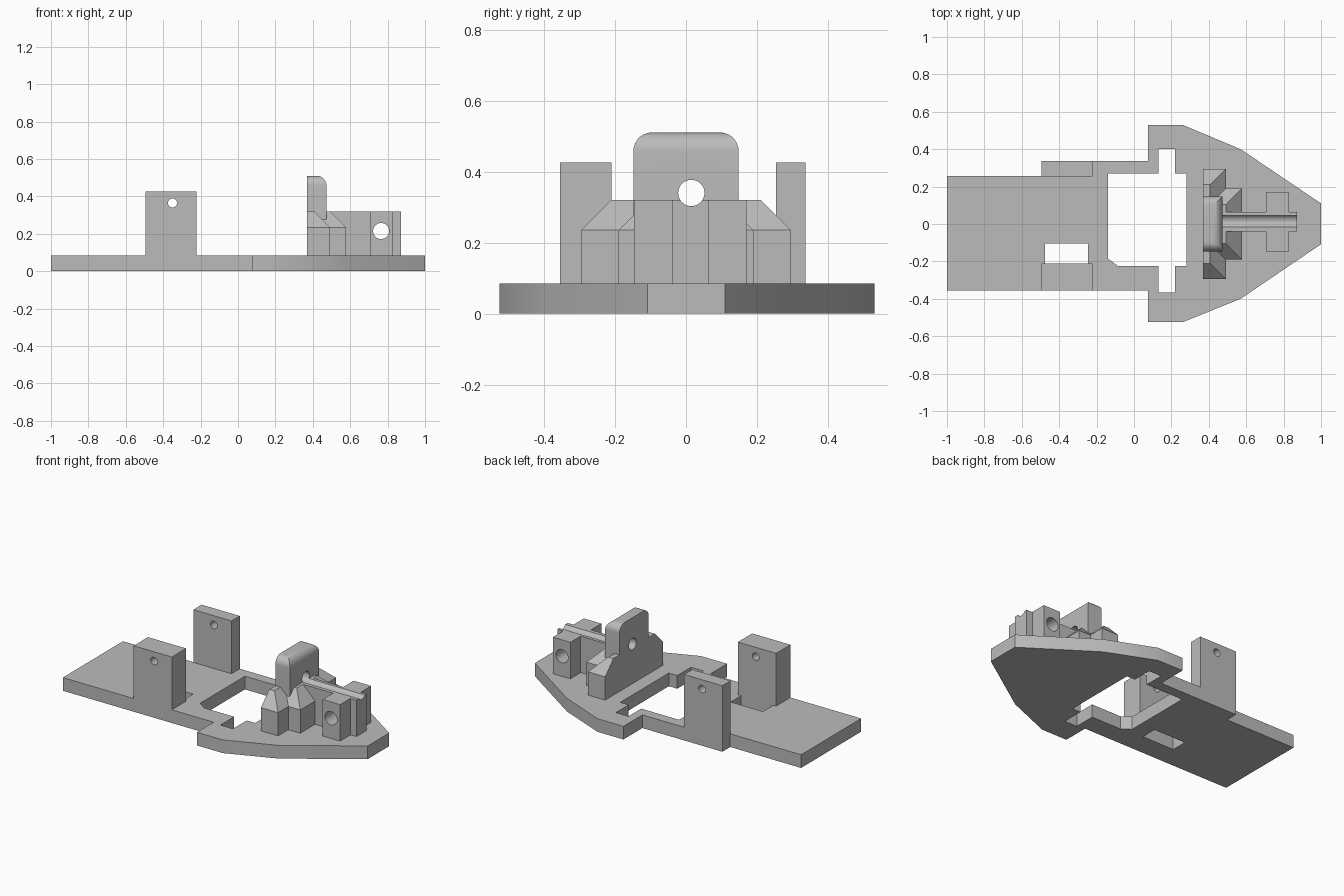
import bpy, bmesh, math
from mathutils import Vector

cube = bpy.data.objects.get("Cube")
if cube:
    bpy.data.objects.remove(cube, do_unlink=True)

grey = bpy.data.materials.new("plain grey")
grey.use_nodes = True
grey.diffuse_color = (0.5, 0.5, 0.5, 1)
grey.node_tree.nodes["Principled BSDF"].inputs["Base Color"].default_value = (0.5, 0.5, 0.5, 1)

BASE = 0.085      # plate thickness
DECK = 0.32       # top of the mount


def finish(name, bm):
    bmesh.ops.recalc_face_normals(bm, faces=bm.faces)
    mesh = bpy.data.meshes.new(name)
    bm.to_mesh(mesh)
    bm.free()
    mesh.materials.append(grey)
    obj = bpy.data.objects.new(name, mesh)
    bpy.context.collection.objects.link(obj)
    return obj


def prism(name, profile, axis, lo, hi):
    """Extrude a 2D profile along an axis; the profile uses the other two axes in order."""
    bm = bmesh.new()
    verts = []
    for p in profile:
        co = list(p)
        co.insert(axis, lo)
        verts.append(bm.verts.new(co))
    face = bm.faces.new(verts)
    out = bmesh.ops.extrude_face_region(bm, geom=[face])
    move = Vector((0, 0, 0))
    move[axis] = hi - lo
    bmesh.ops.translate(bm, vec=move, verts=[v for v in out["geom"] if isinstance(v, bmesh.types.BMVert)])
    return finish(name, bm)


def rect(x0, x1, y0, y1):
    return [(x0, y0), (x1, y0), (x1, y1), (x0, y1)]


def box(name, x0, x1, y0, y1, z0, z1):
    return prism(name, rect(x0, x1, y0, y1), 2, z0, z1)


def arc(cx, cy, r, start, end, steps):
    angles = [math.radians(start + (end - start) * i / steps) for i in range(steps + 1)]
    return [(cx + r * math.cos(a), cy + r * math.sin(a)) for a in angles]


def rod(cx, cy, r, axis, lo, hi):
    return prism("hole_cutter", arc(cx, cy, r, 0, 360, 40)[:-1], axis, lo, hi)


def combine(obj, other, operation):
    mod = obj.modifiers.new("combine", "BOOLEAN")
    mod.operation, mod.solver, mod.object = operation, "EXACT", other
    bpy.ops.object.select_all(action="DESELECT")
    bpy.context.view_layer.objects.active = obj
    obj.select_set(True)
    bpy.ops.object.modifier_apply(modifier=mod.name)
    bpy.data.objects.remove(other, do_unlink=True)


def smooth(obj):
    bpy.ops.object.select_all(action="DESELECT")
    bpy.context.view_layer.objects.active = obj
    obj.select_set(True)
    bpy.ops.object.shade_smooth_by_angle(angle=math.radians(30))


def buttress(name, x0, x1, half):
    """Block whose top is chamfered on its +x side and both ends."""
    c, shoulder = 0.085, 0.235
    bm = bmesh.new()
    rings = []
    for z, inset in ((BASE, 0), (shoulder, 0), (DECK, c)):
        rings.append([bm.verts.new((x, y, z))
                      for x, y in rect(x0, x1 - inset, -half + inset, half - inset)])
    bm.faces.new(rings[0])
    bm.faces.new(rings[-1])
    for a, b in zip(rings, rings[1:]):
        for i in range(4):
            j = (i + 1) % 4
            bm.faces.new((a[i], a[j], b[j], b[i]))
    return finish(name, bm)


# Base plate with a pointed nose
plate = prism("base_plate", [
    (-1, -0.355), (0.075, -0.355), (0.075, -0.525), (0.26, -0.525), (0.57, -0.4),
    (1, -0.108), (1, 0.11), (0.57, 0.4), (0.26, 0.53), (0.075, 0.53),
    (0.075, 0.337), (-0.495, 0.337), (-0.495, 0.257), (-1, 0.257)], 2, 0, BASE)

# Large opening with two notches, and the small slot
opening = prism("opening_cutter", [
    (-0.14, -0.185), (-0.085, -0.225), (0.13, -0.225), (0.13, -0.365), (0.22, -0.365),
    (0.22, -0.225), (0.28, -0.225), (0.28, 0.27), (0.22, 0.27), (0.22, 0.4),
    (0.13, 0.4), (0.13, 0.27), (-0.14, 0.27)], 2, -0.1, 0.2)
combine(plate, opening, "DIFFERENCE")
combine(plate, box("slot_cutter", -0.475, -0.245, -0.21, -0.105, -0.1, 0.2), "DIFFERENCE")
smooth(plate)

# Upright lugs with a pin hole
for name, y0, y1 in (("right_lug", -0.355, -0.21), ("left_lug", 0.253, 0.337)):
    lug = box(name, -0.495, -0.223, y0, y1, BASE, 0.425)
    combine(lug, rod(-0.35, 0.365, 0.024, 1, -1, 1), "DIFFERENCE")
    smooth(lug)

# Rounded tower: end profile crossed with side profile
top, r = 0.51, 0.052
tower = prism("tower", [(-0.148, 0.15), (0.148, 0.15)]
              + arc(0.148 - r, top - r, r, 0, 90, 10)
              + arc(-0.148 + r, top - r, r, 90, 180, 10), 0, 0.37, 0.473)
side = prism("tower_side", [(0.37, 0.1), (0.473, 0.1)]
             + arc(0.473 - r, top - r, r, 0, 90, 10) + [(0.37, top)], 1, -0.5, 0.5)
combine(tower, side, "INTERSECT")

# Mount: buttresses, tower, rail and cross block joined
mount = buttress("mount", 0.37, 0.492, 0.295)
for part in (buttress("inner_buttress", 0.38, 0.577, 0.19),
             tower,
             box("rail", 0.44, 0.872, -0.04, 0.065, BASE, DECK),
             box("cross_block", 0.705, 0.83, -0.146, 0.17, BASE, DECK)):
    combine(mount, part, "UNION")

# Long bore that leaves a groove in the rail, and the cross bore
combine(mount, rod(0.015, 0.34, 0.037, 0, 0.2, 1.1), "DIFFERENCE")
combine(mount, rod(0.765, 0.215, 0.043, 1, -0.6, 0.6), "DIFFERENCE")
smooth(mount)
